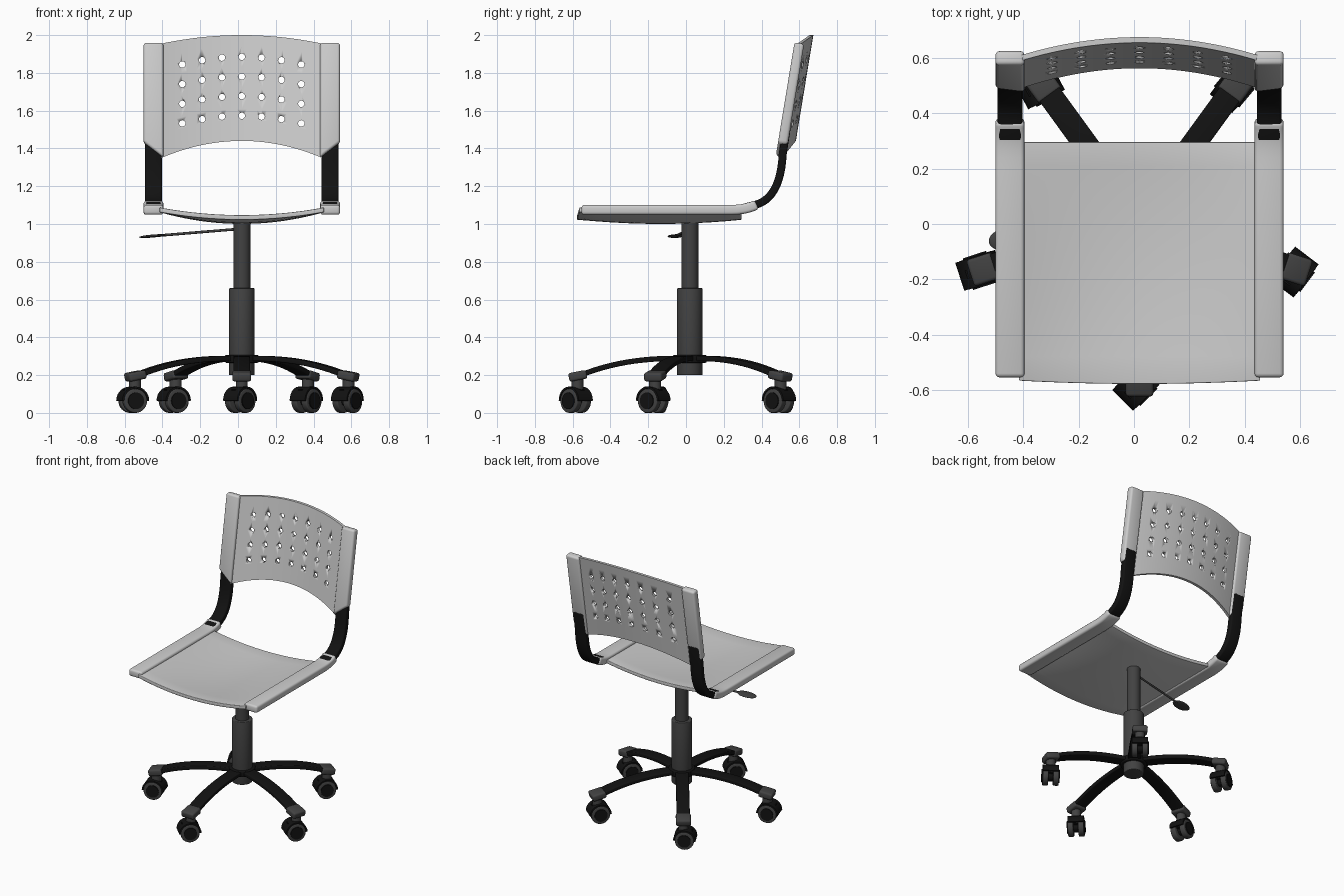
import bpy, bmesh
from math import pi, radians, cos, sin
from mathutils import Matrix, Vector

if "Cube" in bpy.data.objects:
    bpy.data.objects.remove(bpy.data.objects["Cube"])

CX, CY = 0.02, 0.02                      # column axis


def material(name, v):
    m = bpy.data.materials.new(name)
    m.diffuse_color = (v, v, v, 1)
    m.use_nodes = True
    m.node_tree.nodes["Principled BSDF"].inputs["Base Color"].default_value = m.diffuse_color
    return m


BLACK = material("black_plastic", 0.006)
DARK = material("dark_grey", 0.055)


def make(name, bm, mat=None, bevel=0, xf=None):
    """Turn a bmesh into a finished object with rounded edges."""
    bmesh.ops.recalc_face_normals(bm, faces=bm.faces)
    me = bpy.data.meshes.new(name)
    bm.to_mesh(me)
    bm.free()
    if xf:
        me.transform(xf)
    ob = bpy.data.objects.new(name, me)
    bpy.context.collection.objects.link(ob)
    if mat:
        me.materials.append(mat)
    bpy.ops.object.select_all(action='DESELECT')
    bpy.context.view_layer.objects.active = ob
    ob.select_set(True)
    if bevel:
        b = ob.modifiers.new("bevel", 'BEVEL')
        b.width, b.segments, b.angle_limit = bevel, 3, radians(40)
        bpy.ops.object.modifier_apply(modifier="bevel")
    bpy.ops.object.shade_smooth_by_angle(angle=radians(35))
    return ob


def curve(a, b, c, n=12):
    a, b, c = Vector(a), Vector(b), Vector(c)
    return [a*(1-t)**2 + b*2*t*(1-t) + c*t*t for t in (i/n for i in range(n+1))]


def bar(path, thick, x0, x1):
    """Flat bar of constant thickness along a path in the yz plane."""
    path = [Vector(p) for p in path]
    bm, up, low = bmesh.new(), [], []
    for i, p in enumerate(path):
        d = (path[min(i+1, len(path)-1)] - path[max(i-1, 0)]).normalized()
        n = Vector((-d.y, d.x)) * thick / 2
        up.append(p + n)
        low.append(p - n)
    rings = [[bm.verts.new((x, q.x, q.y)) for x, q in
              ((x0, u), (x1, u), (x1, l), (x0, l))] for u, l in zip(up, low)]
    for r, s in zip(rings, rings[1:]):
        for k in range(4):
            bm.faces.new((r[k], r[(k+1) % 4], s[(k+1) % 4], s[k]))
    bm.faces.new(rings[0])
    bm.faces.new(rings[-1])
    return bm


def sheet(f, thick, nu=32, nv=10):
    """Solid sheet: f(u, v) gives the mid-surface point, thick is the offset vector."""
    bm, t = bmesh.new(), Vector(thick) / 2
    g = [[bm.verts.new(Vector(f(2*i/nu-1, 2*j/nv-1)) - t) for j in range(nv+1)]
         for i in range(nu+1)]
    for i in range(nu):
        for j in range(nv):
            bm.faces.new((g[i][j], g[i+1][j], g[i+1][j+1], g[i][j+1]))
    ext = bmesh.ops.extrude_face_region(bm, geom=bm.faces[:], use_keep_orig=True)
    bmesh.ops.translate(bm, vec=2*t, verts=[v for v in ext['geom']
                                            if isinstance(v, bmesh.types.BMVert)])
    return bm


def cyl(bm, r, a, b, seg=32, r2=None):
    a, b = Vector(a), Vector(b)
    rot = (b-a).to_track_quat('Z', 'Y').to_matrix().to_4x4()
    bmesh.ops.create_cone(bm, cap_ends=True, segments=seg, radius1=r, radius2=r2 or r,
                          depth=(b-a).length, matrix=Matrix.Translation((a+b)/2) @ rot)
    return bm


# Seat sheet: sagging sling between the two side rails
def seat_point(u, v):
    sag = (1-u*u) * (0.04 + 0.022*(1-v*v))
    y = -0.135 + 0.43*v - (0.012*(1-u*u) if v < -0.99 else 0)
    return (CX + 0.435*u, y, 1.075 - sag)


make("seat", sheet(seat_point, (0, 0, 0.025)), bevel=0.004)


# Backrest sheet: bowed backward, arched top and bottom, perforated
def back_point(u, v):
    w = 1 - u*u
    lo, hi = 1.35 + 0.09*w, 1.955 + 0.045*w
    z = lo + (hi-lo)*(v+1)/2
    return (CX + 0.425*u, 0.50 + 0.165*(z-1.35) + 0.057*w, z)


back = make("backrest", sheet(back_point, (0, 0.02, 0)))
cut = bmesh.new()
for c in range(-3, 4):
    for r in range(4):
        x, z = CX + 0.105*c, 1.885 - 0.104*r - 0.0045*c*c
        cyl(cut, 0.017, (x, 0.4, z), (x, 0.8, z), 16)
cutter = make("hole_cutter", cut)
cutter.hide_render = True
bpy.context.view_layer.objects.active = back
m = back.modifiers.new("holes", 'BOOLEAN')
m.operation, m.solver, m.object = 'DIFFERENCE', 'EXACT', cutter
bpy.ops.object.modifier_apply(modifier="holes")
bpy.data.objects.remove(cutter)

# Side rails of seat and back, with the bent black frame between them
for side, label in ((-1, "left"), (1, "right")):
    xa, xb = sorted((CX + side*0.415, CX + side*0.52))
    rail = bar([(-0.553, 1.075), (0.2, 1.075)] +
               curve((0.24, 1.075), (0.32, 1.075), (0.375, 1.103), 5), 0.052, xa, xb)
    make(label + "_seat_rail", rail, bevel=0.014)

    rail = bar([(0.50, 1.35), (0.60, 1.957)], 0.052, xa, xb)
    for v in rail.verts:                 # slanted lower end
        if v.co.z < 1.5 and (v.co.x - CX)*side > 0.5:
            v.co += Vector((0, 0.013, 0.08))
    make(label + "_back_rail", rail, bevel=0.014)

    xa, xb = sorted((CX + side*0.423, CX + side*0.512))
    tube = bar([(0.30, 1.085)] + curve((0.36, 1.10), (0.50, 1.13), (0.512, 1.37))
               + [(0.535, 1.52)], 0.042, xa, xb)
    make(label + "_frame_bar", tube, BLACK, 0.01)

# Gas column and hub
make("column_upper", cyl(bmesh.new(), 0.045, (CX, CY, 0.6), (CX, CY, 1.012)), DARK)
make("column_lower", cyl(bmesh.new(), 0.068, (CX, CY, 0.2), (CX, CY, 0.66)), DARK, 0.005)
make("hub_ring", cyl(bmesh.new(), 0.088, (CX, CY, 0.265), (CX, CY, 0.307)), BLACK, 0.006)

# Height lever with flat paddle
make("lever_rod", cyl(bmesh.new(), 0.007, (CX, CY, 0.975), (-0.44, -0.05, 0.937), 12), DARK)
pad = bmesh.new()
bmesh.ops.create_uvsphere(pad, u_segments=24, v_segments=12, radius=1)
make("lever_paddle", pad, DARK, xf=Matrix.Translation((-0.455, -0.055, 0.936))
     @ Matrix.Rotation(radians(8), 4, 'Z') @ Matrix.Rotation(radians(-5), 4, 'Y')
     @ Matrix.Diagonal((0.07, 0.042, 0.008, 1)))

# Five legs, each with an end cap and a twin-wheel swivel caster
for i, (ang, axle) in enumerate(((-90, -45), (-18, -37), (54, -40), (126, -62), (198, -72))):
    n = str(i + 1)
    leg = Matrix.Translation((CX, CY, 0)) @ Matrix.Rotation(radians(ang-90), 4, 'Z')
    make("leg_" + n, bar(curve((0.05, 0.288), (0.35, 0.294), (0.585, 0.197)),
                         0.028, -0.044, 0.044), BLACK, 0.006, leg)
    make("leg_cap_" + n, bar([(0.545, 0.205), (0.59, 0.197), (0.64, 0.187)],
                             0.046, -0.05, 0.05), DARK, 0.012, leg)
    stem = leg @ Vector((0, 0.595, 0))
    sw = Matrix.Translation((stem.x, stem.y, 0)) @ Matrix.Rotation(radians(axle), 4, 'Z')
    make("caster_stem_" + n, cyl(bmesh.new(), 0.032, (0, 0, 0.11), (0, 0, 0.185), 20),
         DARK, xf=sw)
    sw = sw @ Matrix.Translation((0, -0.012, 0.064))
    wheels, caps = bmesh.new(), bmesh.new()
    for s in (-1, 1):
        cyl(wheels, 0.064, (s*0.016, 0, 0), (s*0.054, 0, 0))
        cyl(caps, 0.044, (s*0.05, 0, 0), (s*0.060, 0, 0), 24)
    make("caster_wheels_" + n, wheels, DARK, 0.006, sw)
    make("caster_hubcaps_" + n, caps, BLACK, 0, sw)
    hood = bar([(0.070*cos(a), 0.070*sin(a)) for a in
                (pi*k/14 for k in range(15))], 0.010, -0.053, 0.053)
    cyl(hood, 0.03, (-0.02, 0, 0), (0.02, 0, 0), 20)   # axle block
    bmesh.ops.create_cube(hood, size=1, matrix=Matrix.Translation((0, 0, 0.03))
                          @ Matrix.Diagonal((0.03, 0.10, 0.06, 1)))
    make("caster_hood_" + n, hood, BLACK, 0, sw)
